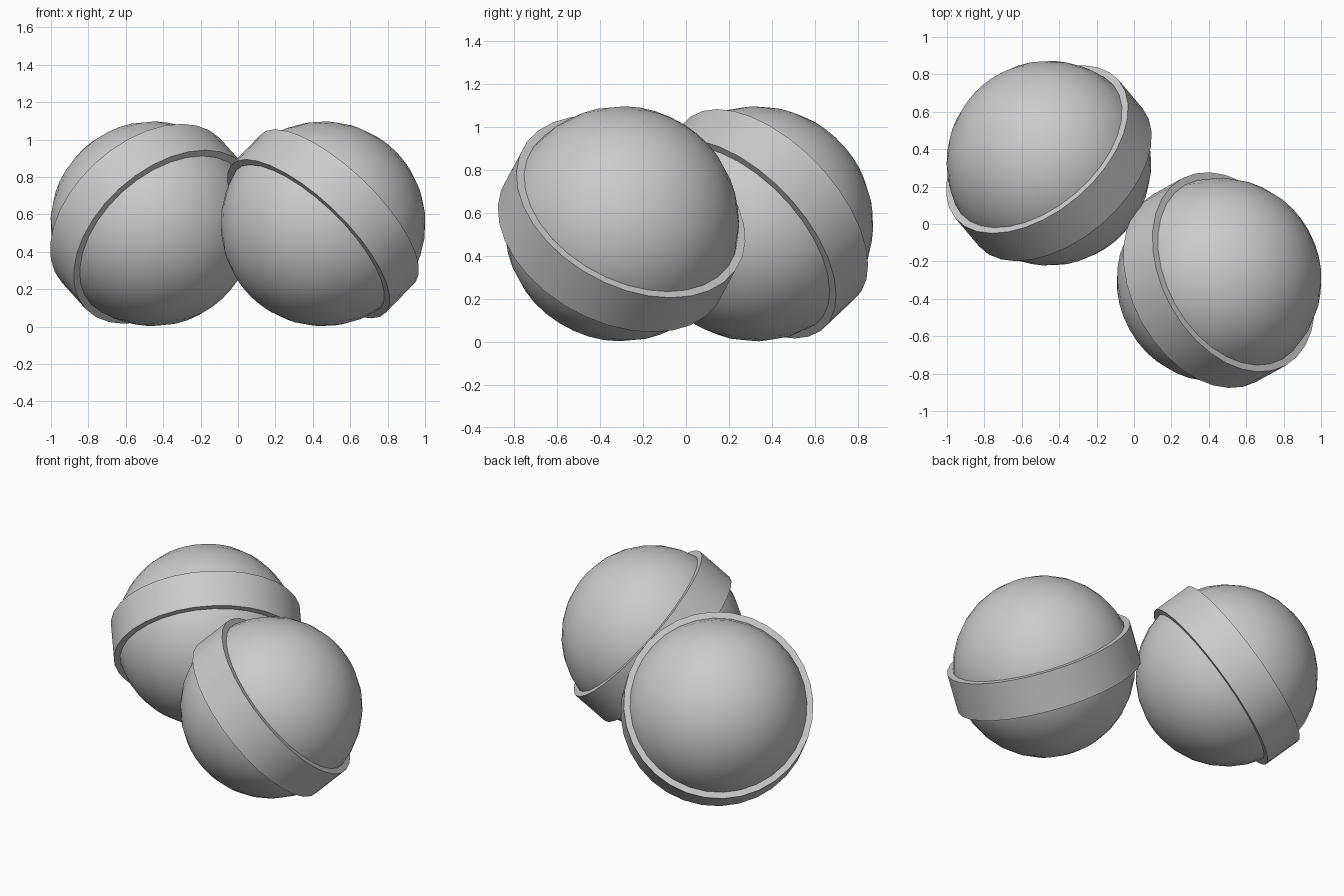
import bpy, bmesh
from mathutils import Vector

if "Cube" in bpy.data.objects:
    bpy.data.objects.remove(bpy.data.objects["Cube"])

R_BALL, R_BAND, HALF = 0.548, 0.572, 0.12


def finish(name, bm, centre, axis):
    """Turn a bmesh into a smooth object whose local z points along axis."""
    bmesh.ops.recalc_face_normals(bm, faces=bm.faces)
    me = bpy.data.meshes.new(name)
    bm.to_mesh(me)
    bm.free()
    ob = bpy.data.objects.new(name, me)
    bpy.context.collection.objects.link(ob)
    ob.location = centre
    ob.rotation_euler = Vector(axis).to_track_quat('Z', 'Y').to_euler()
    bpy.ops.object.select_all(action='DESELECT')
    ob.select_set(True)
    bpy.context.view_layer.objects.active = ob
    bpy.ops.object.shade_smooth_by_angle(angle=0.6)


def banded_ball(side, centre, axis):
    # Ball
    bm = bmesh.new()
    bmesh.ops.create_uvsphere(bm, u_segments=32, v_segments=16, radius=R_BALL)
    finish(side + "_ball", bm, centre, axis)

    # Raised band: rectangular section spun round the ball's axis
    bm = bmesh.new()
    section = [(R_BALL - 0.03, -HALF), (R_BAND, -HALF), (R_BAND, HALF), (R_BALL - 0.03, HALF)]
    vs = [bm.verts.new((r, 0, z)) for r, z in section]
    es = [bm.edges.new((vs[i], vs[(i + 1) % 4])) for i in range(4)]
    bmesh.ops.spin(bm, geom=vs + es, cent=(0, 0, 0), axis=(0, 0, 1),
                   angle=6.283185307, steps=32, use_merge=True)
    bmesh.ops.remove_doubles(bm, verts=bm.verts, dist=1e-4)
    finish(side + "_band", bm, centre, axis)


banded_ball("left", (-0.455, 0.325, 0.55), (-0.525, 0.62, 0.585))
banded_ball("right", (0.455, -0.30, 0.55), (0.65, 0.36, 0.67))
